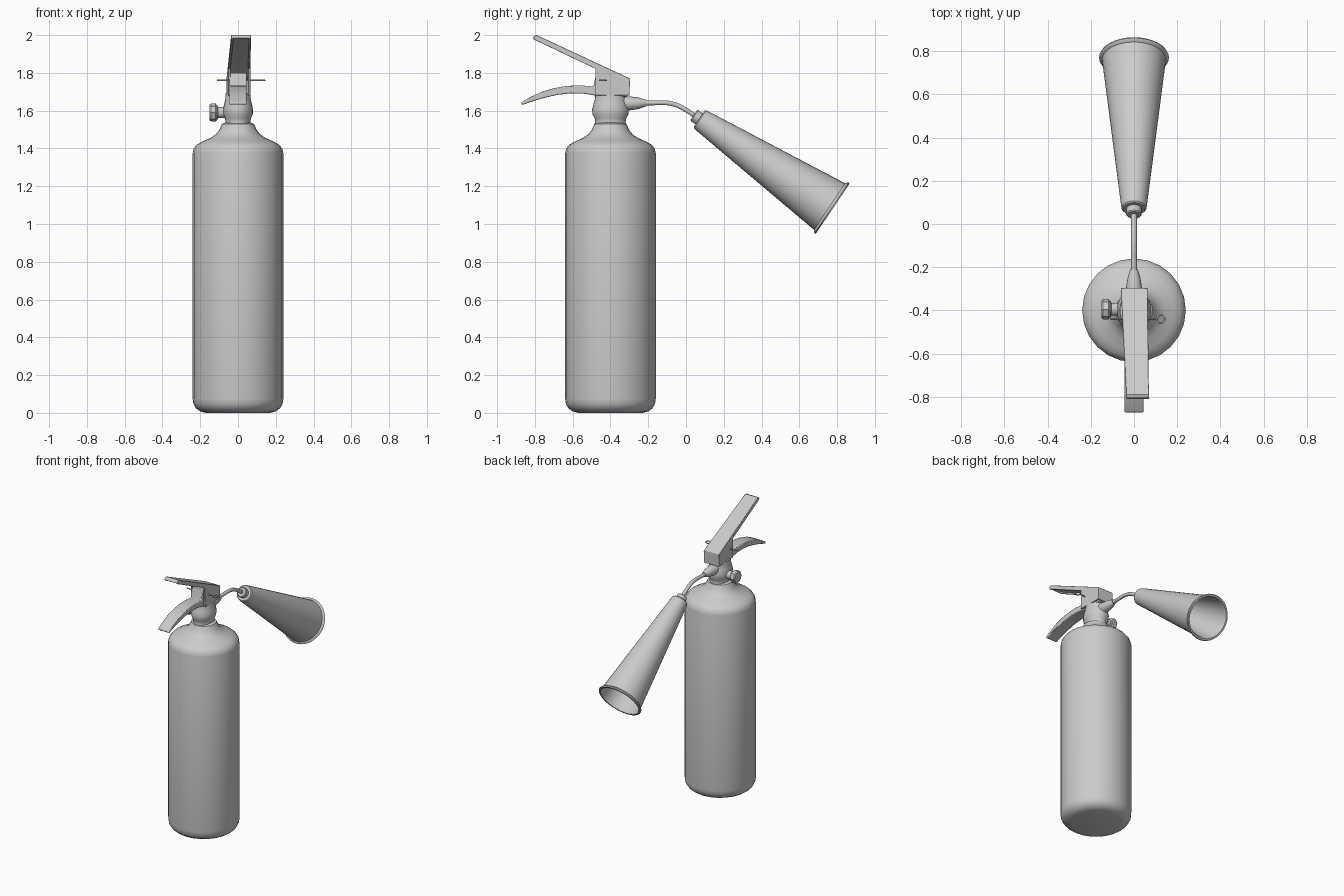
import bpy, bmesh, math
from mathutils import Vector, Matrix

if "Cube" in bpy.data.objects:
    bpy.data.objects.remove(bpy.data.objects["Cube"])


def finish(name, bm, angle=35):
    bmesh.ops.remove_doubles(bm, verts=bm.verts, dist=1e-5)
    bmesh.ops.recalc_face_normals(bm, faces=bm.faces)
    me = bpy.data.meshes.new(name)
    bm.to_mesh(me)
    bm.free()
    ob = bpy.data.objects.new(name, me)
    bpy.context.collection.objects.link(ob)
    bpy.ops.object.select_all(action='DESELECT')
    ob.select_set(True)
    bpy.context.view_layer.objects.active = ob
    bpy.ops.object.shade_smooth_by_angle(angle=math.radians(angle))
    return ob


def lathe(name, profile, origin, axis=(0, 0, 1), segs=24, scale=(1, 1), angle=35):
    """Revolve (radius, height) points around an axis."""
    bm = bmesh.new()
    rot = Vector((0, 0, 1)).rotation_difference(Vector(axis)).to_matrix()
    rings = []
    for r, h in profile:
        rings.append([bm.verts.new(rot @ Vector((
            r * scale[0] * math.cos(2 * math.pi * i / segs),
            r * scale[1] * math.sin(2 * math.pi * i / segs), h)) + Vector(origin))
            for i in range(segs)])
    for a, b in zip(rings, rings[1:]):
        for i in range(segs):
            j = (i + 1) % segs
            bm.faces.new((a[i], a[j], b[j], b[i]))
    bmesh.ops.dissolve_degenerate(bm, dist=1e-6, edges=bm.edges)
    return finish(name, bm, angle)


def slab(name, outline, left, right, bevel=0.005):
    """Extrude a (y, z) outline between x = left(y) and x = right(y)."""
    bm = bmesh.new()
    a = [bm.verts.new((left(y), y, z)) for y, z in outline]
    b = [bm.verts.new((right(y), y, z)) for y, z in outline]
    n = len(outline)
    bm.faces.new(a)
    bm.faces.new(b[::-1])
    for i in range(n):
        j = (i + 1) % n
        bm.faces.new((a[i], b[i], b[j], a[j]))
    ob = finish(name, bm)
    if bevel:
        m = ob.modifiers.new("bevel", 'BEVEL')
        m.width = bevel
        m.segments = 2
        m.limit_method = 'ANGLE'
        m.angle_limit = math.radians(40)
    return ob


def tube(name, pts, radius, cyclic=False):
    cu = bpy.data.curves.new(name, 'CURVE')
    cu.dimensions = '3D'
    cu.bevel_depth = radius
    cu.bevel_resolution = 3
    cu.use_fill_caps = True
    cu.resolution_u = 6
    sp = cu.splines.new('BEZIER')
    sp.bezier_points.add(len(pts) - 1)
    for bp, p in zip(sp.bezier_points, pts):
        bp.co = p
        bp.handle_left_type = bp.handle_right_type = 'AUTO'
    sp.use_cyclic_u = cyclic
    ob = bpy.data.objects.new(name, cu)
    bpy.context.collection.objects.link(ob)
    return ob


CY = -0.4

# Pressure cylinder with rounded base and shoulder
lathe("cylinder", [(0, 0), (.17, 0), (.2, .008), (.222, .024), (.236, .047), (.24, .075),
                   (.24, 1.375), (.234, 1.4), (.217, 1.421), (.187, 1.437), (.145, 1.456),
                   (.117, 1.475), (.098, 1.5), (.085, 1.53), (.06, 1.54), (0, 1.54)], (0, CY, 0))

# Valve body, deeper than it is wide
lathe("valve_body", [(0, 1.5), (.088, 1.5), (.08, 1.54), (.083, 1.558), (.095, 1.58),
                     (.097, 1.605), (.09, 1.635), (.082, 1.66), (.08, 1.69), (0, 1.69)],
      (0, CY, 0), scale=(.82, 1))

# Side plug with faceted head
lathe("plug_stem", [(0, .05), (.03, .05), (.03, .105), (.038, .108), (.038, .118), (0, .118)],
      (0, -.395, 1.59), (-1, 0, 0), 16)
lathe("plug_head", [(0, .108), (.036, .108), (.047, .118), (.047, .143), (.041, .15), (0, .15)],
      (0, -.395, 1.59), (-1, 0, 0), 8, angle=20)

# Fixed carrying handle: curved tail running into the valve head
slab("carry_handle", [(-.31, 1.675), (-.48, 1.68), (-.54, 1.69), (-.61, 1.692), (-.68, 1.684),
                      (-.75, 1.668), (-.81, 1.65), (-.868, 1.63), (-.874, 1.642), (-.83, 1.669),
                      (-.77, 1.698), (-.7, 1.719), (-.63, 1.731), (-.56, 1.734), (-.49, 1.728),
                      (-.475, 1.8), (-.31, 1.765)],
     lambda y: -.045, lambda y: .045)


# Squeeze lever: folded channel, tapering slightly towards the tip
def lever_left(y):
    return -.061 - .05 * (y + .3)


def lever_right(y):
    return .063 - .012 * (y + .3)


slab("lever_top_plate", [(-.296, 1.77), (-.79, 2.0), (-.803, 1.997), (-.812, 1.982),
                         (-.797, 1.984), (-.303, 1.752)], lever_left, lever_right, .003)
cheek = [(-.3, 1.68), (-.296, 1.769), (-.79, 1.999), (-.81, 1.979), (-.48, 1.822), (-.48, 1.68)]
slab("lever_left_cheek", cheek, lever_left, lambda y: lever_left(y) + .012, .003)
slab("lever_right_cheek", cheek, lambda y: lever_right(y) - .012, lever_right, .003)
slab("lever_front_plate", [(-.312, 1.68), (-.3, 1.68), (-.296, 1.769), (-.312, 1.775)],
     lever_left, lever_right, .002)

# Safety pin and pull ring
tube("safety_pin", [(-.11, -.44, 1.76), (0, -.44, 1.76), (.106, -.44, 1.76)], .004)
tube("pull_ring", [(.124 + .018 * math.cos(k * math.pi / 4), -.44 + .018 * math.sin(k * math.pi / 4), 1.76)
                   for k in range(8)], .004, True)

# Outlet nozzle and bent discharge pipe
lathe("outlet", [(0, 0), (.042, 0), (.036, .08), (.03, .12), (.017, .16), (0, .16)],
      (0, -.37, 1.637), (0, 1, .02), 16)
tube("discharge_pipe", [(0, -.25, 1.64), (0, -.17, 1.641), (0, -.1, 1.641), (0, -.055, 1.631),
                        (0, 0, 1.604), (0, .06, 1.564)], .013)

# Discharge horn: collar, thin conical wall and rolled lip
axis = Vector((0, .704, -.474)).normalized()
lathe("horn_collar", [(0, -.035), (.03, -.035), (.035, -.03), (.035, .01), (0, .01)],
      (0, .07, 1.557), axis, 24)
lathe("horn", [(0, 0), (.052, 0), (.058, .006), (.06, .02), (.148, .832), (.158, .838), (.162, .845),
               (.158, .852), (.146, .852), (.138, .835), (.05, .03), (0, .03)],
      (0, .07, 1.557), axis, 32)
